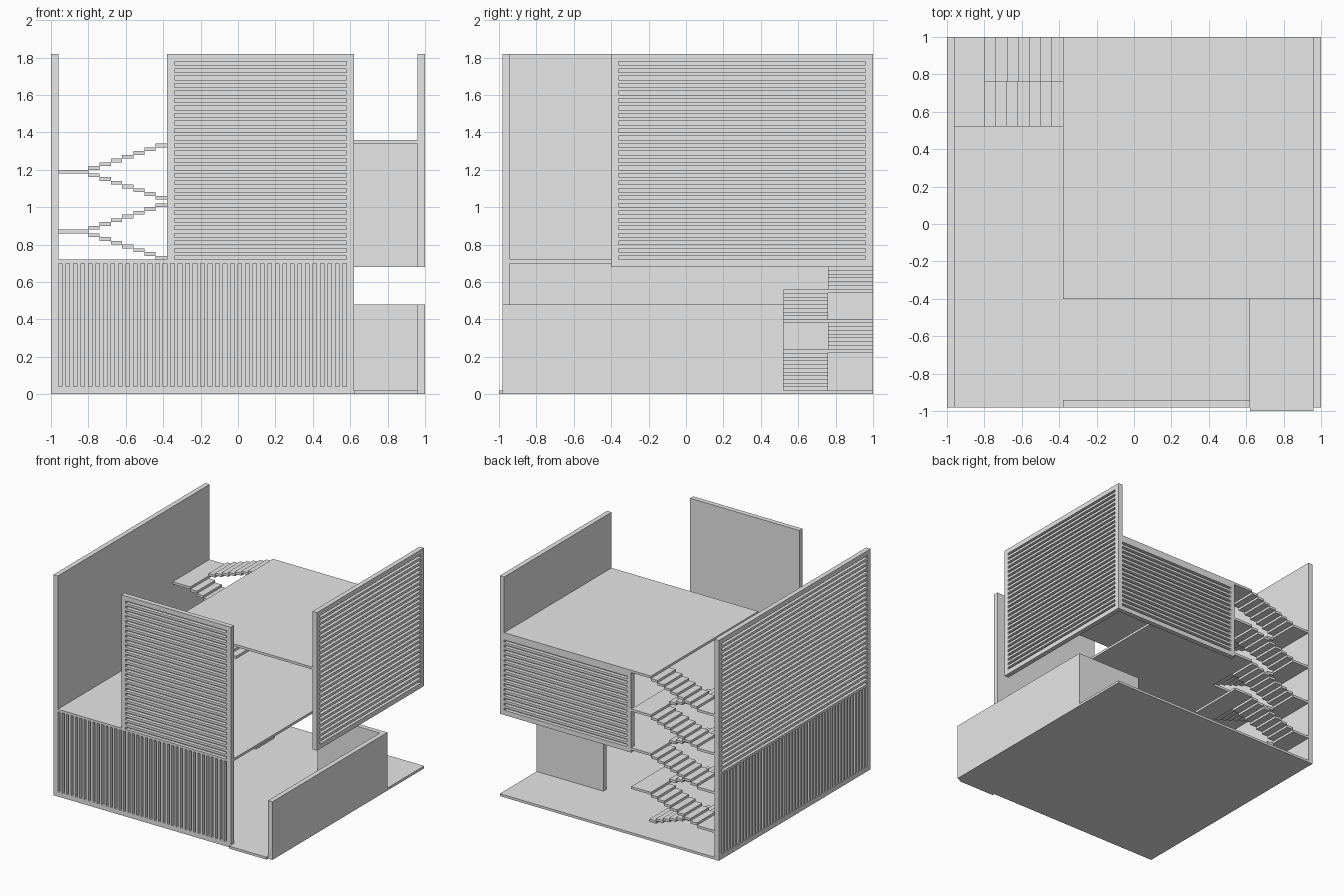
import bpy, bmesh
from mathutils import Vector

if "Cube" in bpy.data.objects:
    bpy.data.objects.remove(bpy.data.objects["Cube"])

grey = bpy.data.materials.new("light_grey")
grey.use_nodes = True
grey.diffuse_color = (0.8, 0.8, 0.8, 1)
grey.node_tree.nodes["Principled BSDF"].inputs["Base Color"].default_value = (0.8, 0.8, 0.8, 1)


def add_box(bm, x, y, z):
    """Add a box given its (min, max) range on each axis."""
    verts = bmesh.ops.create_cube(bm, size=1)["verts"]
    for v in verts:
        v.co = Vector([(r[0] + r[1]) / 2 + c * (r[1] - r[0]) for r, c in zip((x, y, z), v.co)])


def finish(bm, name):
    bmesh.ops.recalc_face_normals(bm, faces=bm.faces)
    mesh = bpy.data.meshes.new(name)
    bm.to_mesh(mesh)
    bm.free()
    mesh.materials.append(grey)
    obj = bpy.data.objects.new(name, mesh)
    bpy.context.collection.objects.link(obj)
    return obj


def boxes(name, *parts):
    bm = bmesh.new()
    for part in parts:
        add_box(bm, *part)
    return finish(bm, name)


def slotted_wall(name, x, y, z, normal, along, span, start, count, depth=0.03):
    """Box wall with `count` grooves in the face along `normal`.
    Grooves repeat along axis `along` and cover `span` on the other axis."""
    n = Vector(normal)
    across = next(a for a in range(3) if a != along and abs(n[a]) < 0.5)
    bm = bmesh.new()
    add_box(bm, x, y, z)
    slots = [(start + 0.04 * k, start + 0.04 * k + 0.02) for k in range(count)]
    cuts = [(across, s) for s in span] + [(along, e) for slot in slots for e in slot]
    for axis, pos in cuts:
        direction = Vector([float(a == axis) for a in range(3)])
        bmesh.ops.bisect_plane(bm, geom=bm.verts[:] + bm.edges[:] + bm.faces[:], dist=1e-5,
                               plane_co=direction * pos, plane_no=direction)
    bm.normal_update()
    chosen = []
    for f in bm.faces:
        c = f.calc_center_median()
        if (f.normal.dot(n) > 0.9 and span[0] < c[across] < span[1]
                and any(a < c[along] < b for a, b in slots)):
            chosen.append(f)
    # Sink each groove face into the wall
    result = bmesh.ops.extrude_discrete_faces(bm, faces=chosen)
    for f in result["faces"]:
        bmesh.ops.translate(bm, verts=f.verts[:], vec=-n * depth)
    return finish(bm, name)


# Ground slab with the entrance sill
boxes("ground_slab",
      ((-0.96, 0.96), (-0.94, 1), (0, 0.02)),
      ((0.96, 1), (0.52, 1), (0, 0.02)),
      ((0.62, 0.96), (-1, -0.94), (0, 0.02)))

# Low courtyard walls
boxes("courtyard_side_wall", ((0.96, 1), (-0.98, 0.52), (0, 0.48)))
boxes("courtyard_back_wall", ((0.39, 0.96), (0.48, 0.52), (0.02, 0.48)))

# Middle floor, leaving the stairwell open
boxes("middle_floor",
      ((-0.96, 0.62), (-0.94, 0.52), (0.70, 0.72)),
      ((-0.38, 0.62), (0.52, 0.96), (0.70, 0.72)),
      ((-0.38, -0.20), (0.96, 1), (0.70, 0.72)))

# Upper floor
boxes("upper_floor", ((-0.38, 0.96), (-0.40, 1), (1.34, 1.36)))

# Slotted walls: vertical grooves low down, horizontal grooves above
slotted_wall("side_wall_lower", (-1, -0.96), (-0.98, 1), (0, 0.71), (-1, 0, 0),
             1, (0.04, 0.70), -0.94, 48)
slotted_wall("side_wall_upper", (-1, -0.96), (-0.98, 1), (0.71, 1.82), (-1, 0, 0),
             2, (-0.94, 0.96), 0.72, 27)
slotted_wall("front_wall_lower", (-0.96, 0.62), (-0.98, -0.94), (0, 0.72), (0, -1, 0),
             0, (0.04, 0.70), -0.96, 39)
slotted_wall("front_wall_upper", (-0.38, 0.62), (-0.98, -0.94), (0.72, 1.82), (0, -1, 0),
             2, (-0.34, 0.58), 0.72, 27)
slotted_wall("raised_side_wall", (0.96, 1), (-0.40, 1), (0.68, 1.82), (1, 0, 0),
             2, (-0.36, 0.96), 0.72, 27)
slotted_wall("raised_back_wall", (-0.20, 0.96), (0.96, 1), (0.68, 1.34), (0, 1, 0),
             2, (-0.16, 0.96), 0.72, 15)

# Stairs: each turn climbs to a landing by the side wall, then doubles back
NEAR, FAR = (0.52, 0.76), (0.76, 1.0)
for i, (landing, steps_up) in enumerate([(0.24, 10), (0.56, 7), (0.88, 7), (1.20, 7)], 1):
    treads = []
    for k in range(steps_up):
        x, top = -0.80 + 0.06 * k, landing - 0.02 * (k + 1)
        treads.append(((x, x + 0.06), NEAR, (top - 0.02, top)))
    for k in range(7):
        x, top = -0.80 + 0.06 * k, landing + 0.02 * (k + 1)
        treads.append(((x, x + 0.06), FAR, (top - 0.02, top)))
    boxes(f"stair_treads_{i}", *treads)
    boxes(f"stair_landing_{i}", ((-0.96, -0.80), (0.52, 1), (landing - 0.02, landing)))

# Half-storey landings on the inner side of the stairs
for name, top in (("lower_half_landing", 0.40), ("upper_half_landing", 1.04)):
    boxes(name, ((-0.38, -0.20), (0.52, 1), (top - 0.02, top)))
